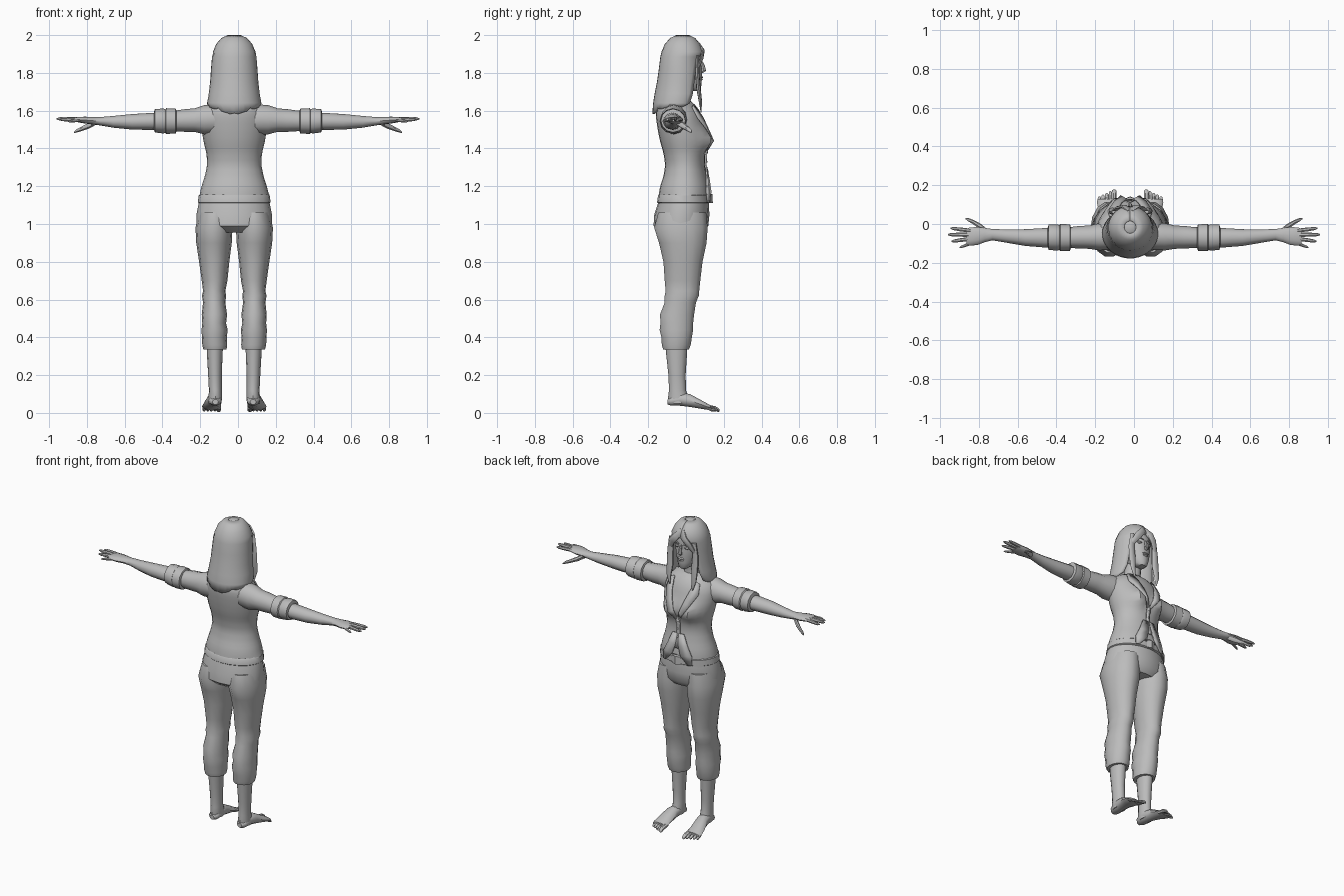
import bpy, bmesh, math
from mathutils import Vector

if "Cube" in bpy.data.objects:
    bpy.data.objects.remove(bpy.data.objects["Cube"], do_unlink=True)

CX = -0.02          # body centre line
parts = []
grey = bpy.data.materials.new("plain_grey")
grey.use_nodes = True
grey.diffuse_color = (0.5, 0.5, 0.5, 1)
grey.node_tree.nodes["Principled BSDF"].inputs["Base Color"].default_value = (0.5, 0.5, 0.5, 1)


def skin(name, rings, closed=True, caps=True, thick=0):
    """Bridge a list of equal-length point rings into one mesh part."""
    bm = bmesh.new()
    vs = [[bm.verts.new(p) for p in r] for r in rings]
    n = len(rings[0])
    for a, b in zip(vs, vs[1:]):
        for i in range(n if closed else n - 1):
            j = (i + 1) % n
            bm.faces.new((a[i], a[j], b[j], b[i]))
    if caps:
        bm.faces.new(vs[0])
        bm.faces.new(vs[-1])
    bmesh.ops.recalc_face_normals(bm, faces=bm.faces)
    me = bpy.data.meshes.new(name)
    bm.to_mesh(me)
    bm.free()
    ob = bpy.data.objects.new(name, me)
    bpy.context.collection.objects.link(ob)
    me.materials.append(grey)
    if thick:
        mod = ob.modifiers.new("thickness", "SOLIDIFY")
        mod.thickness, mod.offset = thick, 0
    parts.append(ob)
    return ob


def circle(n):
    return [(math.cos(2 * math.pi * i / n), math.sin(2 * math.pi * i / n)) for i in range(n)]


def stack(name, rows, n=14, caps=True, thick=0):
    """Upright loft; rows are (z, centre x, half width, back y, front y)."""
    return skin(name, [[(x + rx * c, (y0 + y1) / 2 + (y1 - y0) / 2 * s, z) for c, s in circle(n)]
                       for z, x, rx, y0, y1 in rows], caps=caps, thick=thick)


def limb(name, rows, n=12, caps=True, thick=0):
    """Sideways loft; rows are (x, y, z, half depth, half height)."""
    return skin(name, [[(x, y + ry * c, z + rz * s) for c, s in circle(n)]
                       for x, y, z, ry, rz in rows], caps=caps, thick=thick)


def tube(name, pts, n=7, flat=1.0):
    """Tapered strand through (x, y, z, radius) points."""
    P = [Vector(p[:3]) for p in pts]
    rings = []
    for i, p in enumerate(P):
        d = (P[min(i + 1, len(P) - 1)] - P[max(i - 1, 0)]).normalized()
        u = d.cross(Vector((0, 1, 0))).normalized()
        v = d.cross(u)
        rings.append([p + pts[i][3] * (u * c + v * s * flat) for c, s in circle(n)])
    return skin(name, rings)


def ball(name, loc, scale):
    rows = [(loc[2] + scale[2] * math.sin(t), loc[0], scale[0] * math.cos(t),
             loc[1] - scale[1] * math.cos(t), loc[1] + scale[1] * math.cos(t))
            for t in [math.radians(a) for a in (-80, -45, 0, 45, 80)]]
    return stack(name, rows, 10)


# Shirt body: z, half width, back y, front y
SHIRT = [(1.14, .187, -.147, .128), (1.20, .173, -.137, .122), (1.25, .156, -.12, .11),
         (1.31, .144, -.11, .10), (1.37, .146, -.118, .10), (1.44, .163, -.138, .108),
         (1.50, .172, -.15, .105), (1.57, .172, -.16, .085), (1.62, .145, -.158, .06),
         (1.655, .085, -.12, .02)]


def profile(z):
    for a, b in zip(SHIRT, SHIRT[1:]):
        if z <= b[0]:
            t = max(0, (z - a[0]) / (b[0] - a[0]))
            return [p + (q - p) * t for p, q in zip(a[1:], b[1:])]
    return SHIRT[-1][1:]


def bust(x, z):
    return .045 * math.exp(-((abs(x) - .075) / .05) ** 2 - ((z - 1.445) / .055) ** 2)


def front(x, z, out=.006):
    rx, y0, y1 = profile(z)
    s = math.sqrt(max(0, 1 - (x / rx) ** 2))
    return (CX + x, (y0 + y1) / 2 + (y1 - y0) / 2 * s + bust(x, z) + out, z)


rings = []
for k in range(22):
    z = 1.14 + k * .515 / 21
    rx, y0, y1 = profile(z)
    ring = []
    for c, s in circle(24):
        drop = 0
        if k == 0:   # hem hangs in points beside the front opening
            drop = .03 * math.sin(math.atan2(s, c) * 2) ** 2 - (.03 if s > .95 else 0) - .012 * c
        ring.append((CX + rx * c, (y0 + y1) / 2 + (y1 - y0) / 2 * s +
                     (bust(rx * c, z) if s > .1 else 0), z - drop))
    rings.append(ring)
skin("shirt", rings)

# Lapels, placket and buttons
for s, side in ((1, "left"), (-1, "right")):
    edge = [(.075, 1.63), (.06, 1.57), (.04, 1.51), (.02, 1.45), (.004, 1.40)]
    skin("lapel_" + side, [[front(s * x, z, .008), front(s * (x + w), z - .01, .008)]
                           for (x, z), w in zip(edge, (.03, .055, .045, .03, .01))],
         closed=False, caps=False, thick=.008)
    skin("shirt_tail_" + side, [[front(s * a, z, .008), front(s * b, z, .008)] for a, b, z in
                                ((.004, .04, 1.30), (.01, .07, 1.23), (.03, .10, 1.17), (.08, .10, 1.115))],
         closed=False, caps=False, thick=.008)
skin("placket", [[front(-.012, z), front(.012, z)] for z in (1.41, 1.36, 1.31, 1.26, 1.21)],
     closed=False, caps=False, thick=.008)
for z in (1.38, 1.33, 1.28):
    ball("button", front(0, z, .01), (.006, .004, .006))

# Trousers: hips, belt, buckle, pockets
stack("trouser_hips", [(1.20, CX, .162, -.125, .11), (1.12, CX, .186, -.145, .12),
                       (1.05, CX, .2, -.168, .124), (.99, CX, .2, -.172, .118),
                       (.955, CX, .15, -.13, .09)], 20)
stack("belt", [(1.155, CX, .182, -.143, .124), (1.15, CX, .188, -.148, .13),
               (1.115, CX, .193, -.153, .131), (1.11, CX, .187, -.147, .124)], 20)
stack("buckle", [(1.11, CX, .03, .118, .142), (1.16, CX, .03, .118, .14)], 4)

LEG = [(1.06, .10, .088, -.15, .11), (.98, .107, .098, -.172, .118), (.90, .107, .094, -.146, .112),
       (.80, .106, .08, -.122, .09), (.70, .104, .068, -.115, .078), (.645, .106, .059, -.11, .072),
       (.62, .107, .064, -.115, .07), (.585, .106, .059, -.115, .055), (.52, .105, .067, -.14, .045),
       (.475, .106, .063, -.137, .04), (.44, .104, .069, -.142, .04), (.40, .105, .066, -.132, .033),
       (.36, .103, .066, -.13, .027), (.335, .102, .061, -.122, .017)]
CALF = [(.42, .103, .045, -.115, .01), (.32, .103, .042, -.106, .006), (.20, .102, .036, -.093, -.002),
        (.12, .10, .034, -.09, 0), (.08, .10, .036, -.095, .012), (.05, .102, .034, -.09, .02)]
# Feet: y, x, z, half width, half height
FOOT = [(-.097, .10, .058, .016, .014), (-.08, .10, .062, .033, .024), (-.03, .102, .072, .037, .036),
        (.02, .108, .066, .039, .036), (.07, .116, .048, .047, .026), (.11, .12, .034, .051, .018),
        (.13, .121, .028, .047, .013)]
for s, side in ((1, "left"), (-1, "right")):
    stack("trouser_leg_" + side, [(z, CX + s * x, *r) for z, x, *r in LEG])
    stack("calf_" + side, [(z, CX + s * x, *r) for z, x, *r in CALF], 12)
    skin("foot_" + side, [[(CX + s * x + rx * c, y, z + rz * q) for c, q in circle(10)]
                          for y, x, z, rx, rz in FOOT])
    for i in range(5):
        x, tip = .083 + .019 * i, .178 - .009 * i
        r = .014 if i == 0 else .0095
        skin("toe_" + side, [[(CX + s * x + k * r * c, y, z + k * r * .9 * q) for c, q in circle(7)]
                             for y, z, k in ((.11, .03, 1), (tip - .025, .024, 1),
                                             (tip - .006, .015, .9), (tip, .012, .4))])

# Arms, rolled sleeves and hands
SLEEVE = [(.10, -.062, 1.555, .07, .08), (.17, -.066, 1.552, .07, .077), (.22, -.068, 1.55, .06, .062),
          (.27, -.068, 1.548, .058, .06), (.32, -.07, 1.546, .054, .055), (.37, -.07, 1.545, .052, .052)]
CUFF = [(.325, -.07, 1.545, .052, .052), (.33, -.07, 1.545, .068, .066), (.38, -.07, 1.545, .07, .068),
        (.385, -.07, 1.545, .064, .062), (.395, -.07, 1.545, .068, .066), (.44, -.068, 1.547, .065, .062),
        (.445, -.068, 1.547, .048, .046)]
ARM = [(.36, -.07, 1.546, .047, .044), (.46, -.071, 1.543, .05, .045), (.56, -.07, 1.541, .043, .041),
       (.66, -.062, 1.541, .034, .031), (.73, -.055, 1.544, .029, .022), (.77, -.057, 1.547, .037, .02),
       (.81, -.062, 1.55, .047, .018), (.85, -.065, 1.553, .046, .014), (.865, -.066, 1.553, .04, .01)]
FINGERS = {"index": ((.85, -.034, 1.554), (.947, -.022, 1.553), .011),
           "middle": ((.855, -.056, 1.556), (.96, -.055, 1.557), .0115),
           "ring_finger": ((.853, -.078, 1.554), (.942, -.09, 1.552), .011),
           "little_finger": ((.835, -.098, 1.55), (.9, -.122, 1.543), .009)}
for s, side in ((1, "left"), (-1, "right")):
    for name, rows in (("sleeve_", SLEEVE), ("rolled_cuff_", CUFF), ("forearm_and_palm_", ARM)):
        off = CX / 2 if name == "sleeve_" else 0
        limb(name + side, [(s * x + off, *r) for x, *r in rows])
    for name, (a, b, r) in FINGERS.items():
        limb(name + "_" + side, [(s * (a[0] + (b[0] - a[0]) * t), a[1] + (b[1] - a[1]) * t,
                                  a[2] + (b[2] - a[2]) * t, r * k, r * k)
                                 for t, k in ((-.1, 1), (.5, .95), (.85, .75), (1, .3))], 7)
    limb("thumb_" + side, [(s * x, y, z, r, r) for x, y, z, r in
                           ((.755, -.045, 1.54, .017), (.79, -.015, 1.52, .016), (.83, .01, 1.503, .012),
                            (.855, .022, 1.493, .009), (.868, .028, 1.485, .004))], 7)

# Neck, head and face
stack("neck", [(1.58, CX, .075, -.13, .04), (1.64, CX, .055, -.11, .01), (1.70, CX, .048, -.09, .015),
               (1.77, CX, .05, -.085, .03)], 12)
stack("head", [(1.705, CX, .022, .03, .07), (1.72, CX, .042, -.03, .08), (1.75, CX, .06, -.07, .082),
               (1.79, CX, .072, -.095, .084), (1.83, CX, .08, -.105, .083), (1.85, CX, .083, -.108, .08),
               (1.88, CX, .086, -.112, .085), (1.94, CX, .075, -.1, .065), (1.975, CX, .04, -.06, .025)], 16)
tube("nose", [(CX, .078, 1.865, .007), (CX, .09, 1.835, .01), (CX, .094, 1.815, .013), (CX, .082, 1.805, .009)])
ball("upper_lip", (CX, .082, 1.777, ), (.022, .009, .006))
ball("lower_lip", (CX, .081, 1.766), (.018, .009, .006))
for s, side in ((1, "left"), (-1, "right")):
    ball("eye_" + side, (CX + s * .035, .07, 1.848), (.016, .01, .009))
    tube("eyebrow_" + side, [(CX + s * .015, .084, 1.868, .004), (CX + s * .037, .079, 1.876, .005),
                             (CX + s * .06, .06, 1.868, .003)], 5)
    ball("ear_" + side, (CX + s * .086, -.012, 1.83), (.012, .02, .033))

# Hair shell, open around the face: z, half width, back y, front y, half opening in degrees
HAIR = [(1.995, .03, -.048, .015, 0), (1.98, .064, -.08, .045, 0), (1.95, .09, -.107, .07, 0),
        (1.91, .107, -.124, .087, 0), (1.885, .112, -.13, .085, 38), (1.82, .117, -.138, .08, 44),
        (1.75, .122, -.148, .078, 48), (1.69, .129, -.16, .075, 50), (1.64, .138, -.168, .07, 56),
        (1.60, .135, -.172, .06, 66)]
rings = []
for k, (z, rx, y0, y1, gap) in enumerate(HAIR):
    ring = []
    for i in range(25):
        a = math.radians(90 + gap + (360 - 2 * gap) * i / 24)
        lift = (.045 * abs(math.cos(a)) - .025 + (.012 if i % 4 == 0 else 0)) if k == len(HAIR) - 1 else 0
        ring.append((CX + rx * math.cos(a), (y0 + y1) / 2 + (y1 - y0) / 2 * math.sin(a), z + lift))
    rings.append(ring)
skin("hair", rings, closed=False, caps=False, thick=.012)
stack("hair_crown", [(1.985, CX, .045, -.064, .03), (1.999, CX, .024, -.042, .01)], 16)

# Fringe and hanging front locks
for s, side in ((1, "left"), (-1, "right")):
    tube("fringe_" + side, [(CX + s * .005, .068, 1.955, .012), (CX + s * .03, .09, 1.915, .022),
                            (CX + s * .06, .084, 1.88, .022), (CX + s * .085, .065, 1.83, .014),
                            (CX + s * .09, .055, 1.78, .004)], flat=.4)
    tube("front_lock_" + side, [(CX + s * .082, .062, 1.89, .016), (CX + s * .09, .06, 1.80, .022),
                                (CX + s * .088, .066, 1.72, .024), (CX + s * .09, .076, 1.65, .018),
                                (CX + s * .082, .08, 1.59, .004)], flat=.5)

# Smooth shading with sharp creases kept
bpy.ops.object.select_all(action="DESELECT")
for ob in parts:
    ob.select_set(True)
bpy.context.view_layer.objects.active = parts[0]
bpy.ops.object.shade_smooth_by_angle(angle=math.radians(40))
